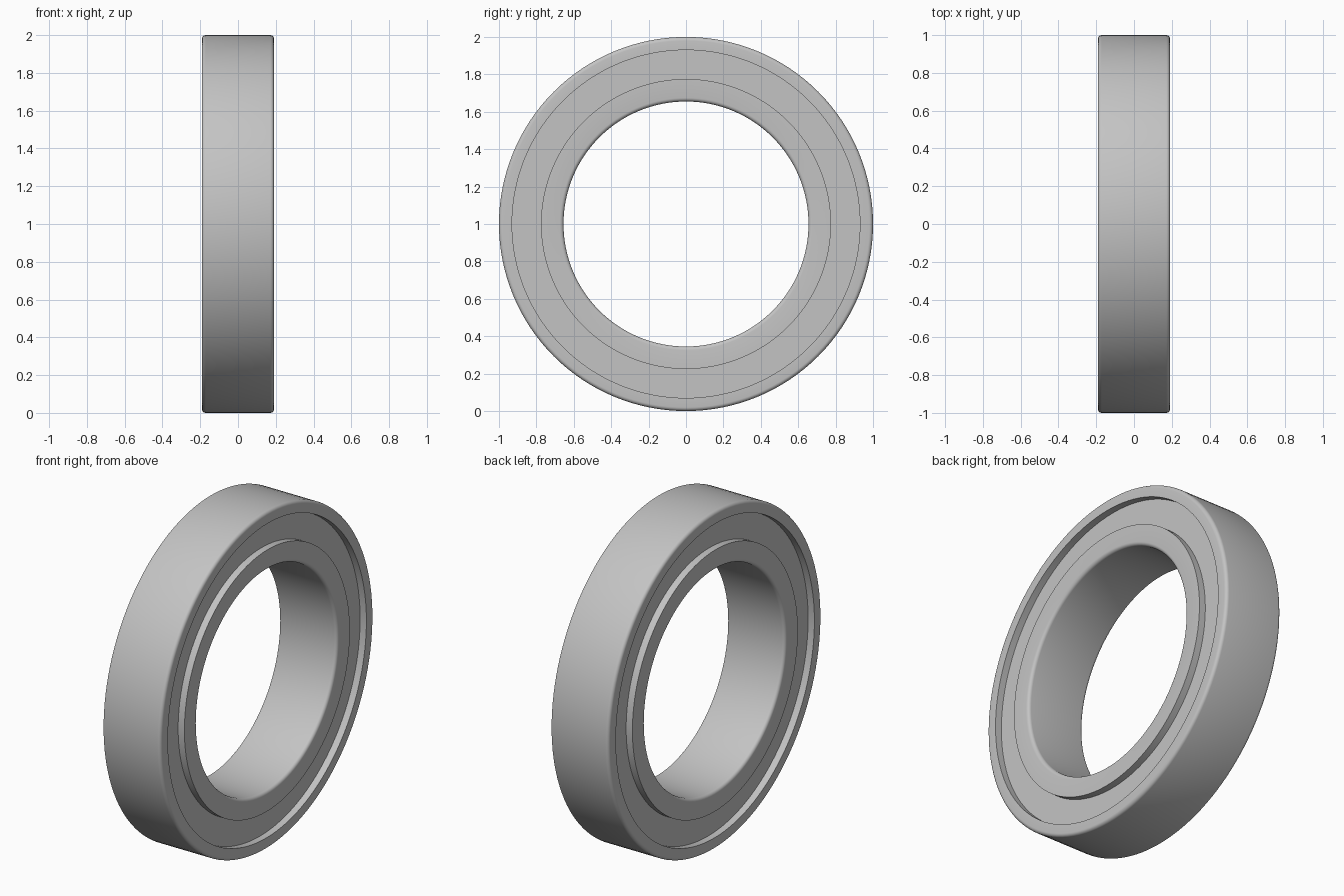
import bpy, math

cube = bpy.data.objects.get("Cube")
if cube:
    bpy.data.objects.remove(cube, do_unlink=True)

STEPS = 128
HALF = 0.191      # half width along x
RECESS = 0.15     # half width of the sunken shields
BORE, INNER, OUTER, RIM = 0.655, 0.775, 0.93, 1.0
FILLET = 0.02

steel = bpy.data.materials.new("steel_grey")
steel.use_nodes = True
steel.diffuse_color = (0.55, 0.55, 0.55, 1)
steel.node_tree.nodes["Principled BSDF"].inputs["Base Color"].default_value = (0.55, 0.55, 0.55, 1)


def corner(x, r, start):
    """Quarter-round arc about a fillet centre, from a start angle in degrees."""
    return [(x + FILLET * math.cos(math.radians(start + a)),
             r + FILLET * math.sin(math.radians(start + a)))
            for a in (0, 18, 36, 54, 72, 90)]


def ring(name, profile):
    """Sweep a closed (x, radius) profile around the x axis."""
    n = len(profile)
    verts, faces = [], []
    for i in range(STEPS):
        a = math.tau * i / STEPS
        verts += [(x, r * math.cos(a), 1 + r * math.sin(a)) for x, r in profile]
        j = (i + 1) % STEPS
        for k in range(n):
            m = (k + 1) % n
            faces.append((i * n + k, i * n + m, j * n + m, j * n + k))
    mesh = bpy.data.meshes.new(name)
    mesh.from_pydata(verts, [], faces)
    mesh.materials.append(steel)
    obj = bpy.data.objects.new(name, mesh)
    bpy.context.collection.objects.link(obj)
    bpy.ops.object.select_all(action='DESELECT')
    obj.select_set(True)
    bpy.context.view_layer.objects.active = obj
    bpy.ops.object.mode_set(mode='EDIT')
    bpy.ops.mesh.select_all(action='SELECT')
    bpy.ops.mesh.normals_make_consistent(inside=False)
    bpy.ops.object.mode_set(mode='OBJECT')
    bpy.ops.object.shade_smooth_by_angle(angle=math.radians(30))


c = HALF - FILLET

# Outer race, rounded on its rim
ring("outer_race", [(-HALF, OUTER), (HALF, OUTER)]
     + corner(c, RIM - FILLET, 0) + corner(-c, RIM - FILLET, 90))

# Inner race, rounded at its bore
ring("inner_race", [(HALF, INNER), (-HALF, INNER)]
     + corner(-c, BORE + FILLET, 180) + corner(c, BORE + FILLET, 270))

# Sunken shield filling the gap between the races on both sides
ring("shield", [(-RECESS, INNER), (RECESS, INNER), (RECESS, OUTER), (-RECESS, OUTER)])
